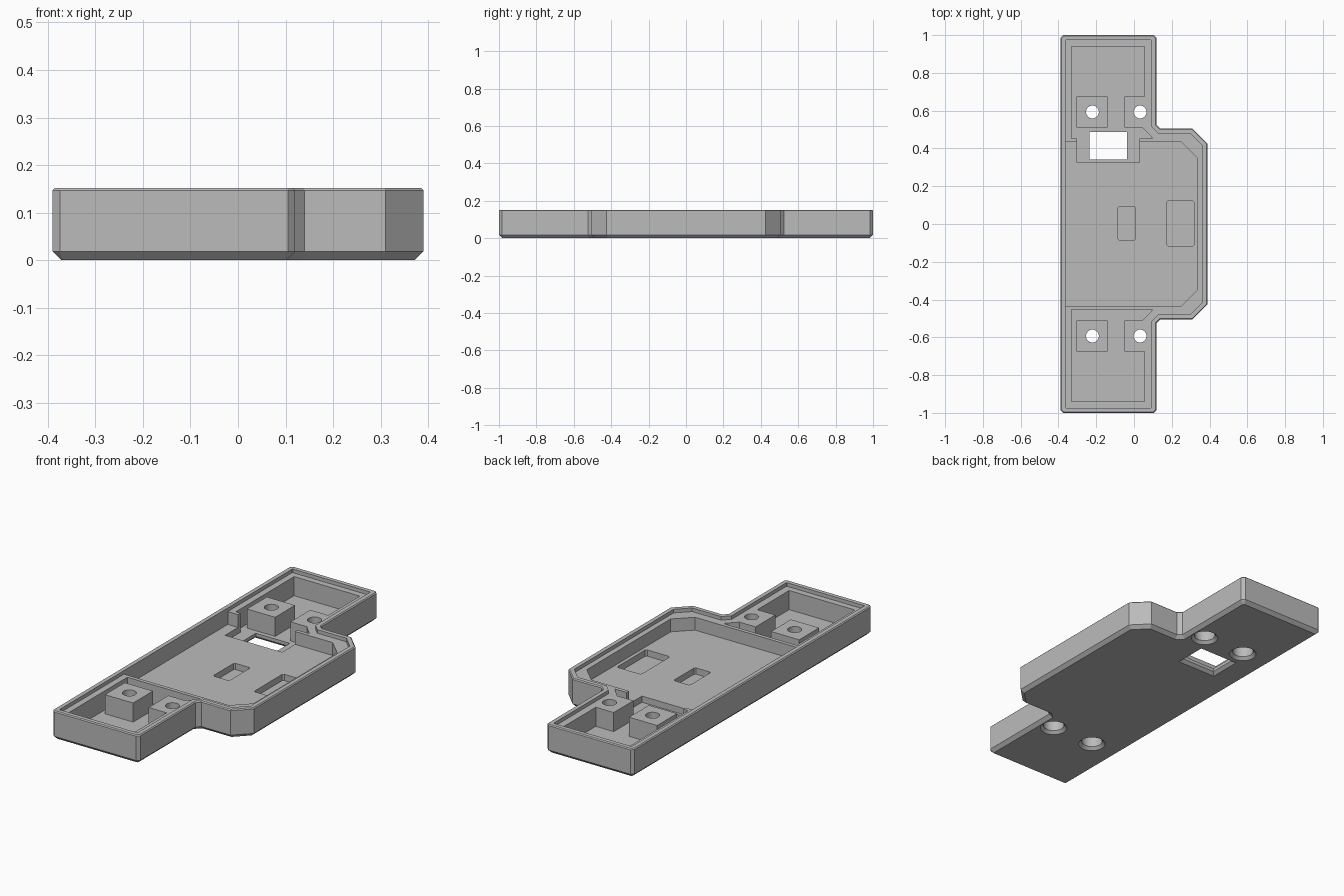
import bpy, bmesh, math
from mathutils import Vector

cube = bpy.data.objects.get("Cube")
if cube:
    bpy.data.objects.remove(cube, do_unlink=True)

grey = bpy.data.materials.new("mid grey")
grey.use_nodes = True
COLOUR = (0.5, 0.5, 0.5, 1)
grey.diffuse_color = COLOUR
grey.node_tree.nodes["Principled BSDF"].inputs["Base Color"].default_value = COLOUR

TOP, LEDGE, FLOOR, DECK, OVER = 0.152, 0.133, 0.032, 0.065, 0.2


def mirrored(half):
    """Close a half profile by reflecting it across the x axis."""
    return half + [(x, -y) for x, y in reversed(half)]


def offset(points, d):
    """Move every edge of a counter-clockwise polygon inwards by d."""
    result = []
    for i, p in enumerate(points):
        p = Vector(p)
        a = (p - Vector(points[i - 1])).normalized()
        b = (Vector(points[(i + 1) % len(points)]) - p).normalized()
        na, nb = Vector((-a.y, a.x)), Vector((-b.y, b.x))
        result.append(tuple(p + (na + nb) * d / (1 + na.dot(nb))))
    return result


def outline(corner):
    return mirrored([(0.39, 0.425), (0.31, 0.505), (0.14, 0.505), (0.12, 0.525),
                     (0.12, 1 - corner), (0.12 - corner, 1),
                     (corner - 0.39, 1), (-0.39, 1 - corner)])


def rect(x0, x1, y0, y1):
    return [(x0, y0), (x1, y0), (x1, y1), (x0, y1)]


def circle(x, y, r, n=32):
    return [(x + r * math.cos(2 * math.pi * i / n),
             y + r * math.sin(2 * math.pi * i / n)) for i in range(n)]


def loft(name, layers):
    """Solid through stacked outlines, given as (points, height)."""
    bm = bmesh.new()
    rings = [[bm.verts.new((x, y, z)) for x, y in pts] for pts, z in layers]
    for low, high in zip(rings, rings[1:]):
        for i in range(len(low)):
            j = (i + 1) % len(low)
            bm.faces.new((low[i], low[j], high[j], high[i]))
    bm.faces.new(rings[0][::-1])
    bm.faces.new(rings[-1])
    bmesh.ops.recalc_face_normals(bm, faces=bm.faces)
    mesh = bpy.data.meshes.new(name)
    bm.to_mesh(mesh)
    bm.free()
    mesh.materials.append(grey)
    obj = bpy.data.objects.new(name, mesh)
    bpy.context.collection.objects.link(obj)
    return obj


def combine(layers, operation="DIFFERENCE"):
    """Cut a lofted solid from the tray, or join it on."""
    tool = loft("tool", layers)
    tool.hide_render = True
    mod = tray.modifiers.new("bool", "BOOLEAN")
    mod.operation, mod.solver, mod.object = operation, "EXACT", tool
    bpy.context.view_layer.objects.active = tray
    bpy.ops.object.modifier_apply(modifier=mod.name)
    bpy.data.objects.remove(tool, do_unlink=True)


def pocket(points, bottom):
    combine([(points, bottom), (points, OVER)])


# Tray body with chamfered bottom and softened top edge
base = outline(0.015)
tray = loft("tray", [(offset(base, 0.018), 0), (base, 0.018),
                     (base, TOP - 0.005), (offset(base, 0.005), TOP)])

# Stepped lip inside the rim
pocket(offset(outline(0.018), 0.027), LEDGE)

# Raised middle deck
pocket(mirrored([(0.335, 0.35), (0.25, 0.433), (-0.363, 0.433)]), DECK)

# Deep end pockets, leaving the posts that join the side wall
for s in (1, -1):
    shape = [(-0.33, 0.453), (0.1, 0.453), (0.045, 0.51), (-0.05, 0.51),
             (-0.05, 0.675), (0.055, 0.675), (0.055, 0.94), (-0.33, 0.94)]
    pocket([(x, s * y) for x, y in shape], FLOOR)

# Notch opening one pocket into the deck
pocket(rect(-0.303, 0.03, 0.325, 0.48), FLOOR)

# Shallow deck recesses with clipped corners
for x0, x1, y0, y1 in ((-0.087, 0.008, -0.085, 0.093), (0.175, 0.317, -0.118, 0.125)):
    c = 0.008
    pocket([(x0 + c, y0), (x1 - c, y0), (x1, y0 + c), (x1, y1 - c),
            (x1 - c, y1), (x0 + c, y1), (x0, y1 - c), (x0, y0 + c)], FLOOR)

# Free-standing square posts
for s in (1, -1):
    block = rect(-0.305, -0.14, s * 0.593 - 0.083, s * 0.593 + 0.083)
    combine([(block, 0.02), (block, LEDGE)], "UNION")

# Window through the floor, flared underneath
window = rect(-0.236, -0.038, 0.342, 0.486)
combine([(offset(window, -0.02), -0.005), (window, 0.015), (window, OVER)])

# Screw holes, counterbored and flared from below
for x in (-0.22, 0.032):
    for y in (-0.593, 0.593):
        wide, narrow = circle(x, y, 0.052), circle(x, y, 0.034)
        combine([(circle(x, y, 0.072), -0.005), (wide, 0.015), (wide, 0.09),
                 (narrow, 0.0901), (narrow, OVER)])

bpy.ops.object.select_all(action="DESELECT")
tray.select_set(True)
bpy.context.view_layer.objects.active = tray
bpy.ops.object.shade_smooth_by_angle(angle=math.radians(25))
